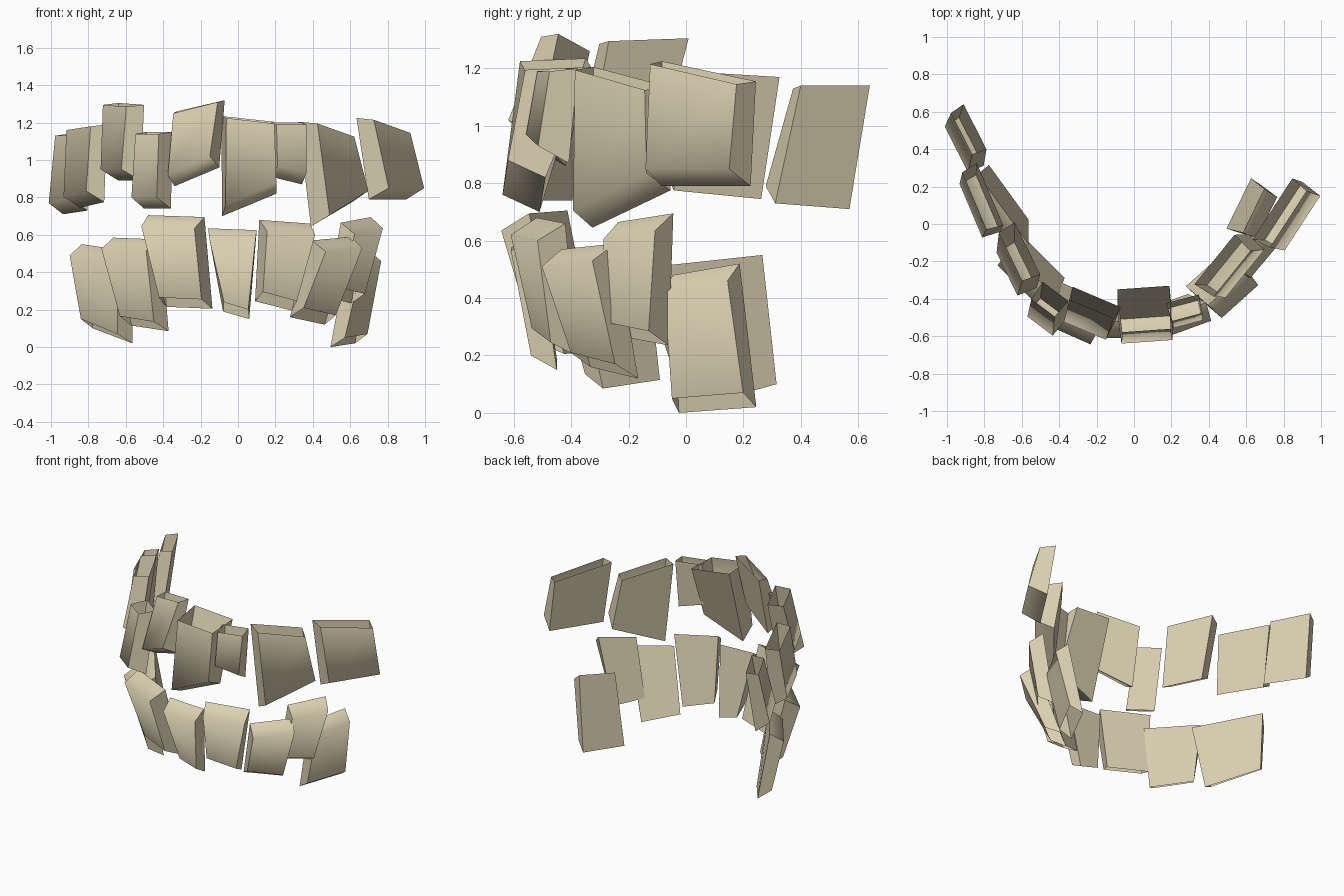
import bpy
import bmesh
from math import cos, sin, radians
from mathutils import Vector

default_cube = bpy.data.objects.get("Cube")
if default_cube:
    bpy.data.objects.remove(default_cube, do_unlink=True)

# One ivory colour for every tooth
ivory = bpy.data.materials.new("ivory")
ivory.use_nodes = True
colour = (0.71, 0.63, 0.44, 1)
ivory.diffuse_color = colour
shader = ivory.node_tree.nodes["Principled BSDF"]
shader.inputs["Base Color"].default_value = colour
shader.inputs["Roughness"].default_value = 0.8


def plate_edge(centre, along, width, slant):
    """Return the left and right ends of one edge of a tooth."""
    half = along * width / 2 + Vector((0, 0, slant / 2))
    return [centre - half, centre + half]


def make_tooth(name, yaw, root, tip, widths, depths, slants, root_step):
    """Wedge-shaped tooth: broad inner plate, narrower outer face, open root."""
    angle = radians(yaw)
    along = Vector((cos(angle), sin(angle), 0))
    outward = Vector((sin(angle), -cos(angle), 0))
    root, tip = Vector(root), Vector(tip)
    up = 1 if root.z > tip.z else -1

    outer_root = root + outward * depths[0] + Vector((0, 0, root_step))
    outer_tip = tip + outward * depths[1] + Vector((0, 0, up * 0.06))
    corners = plate_edge(root, along, widths[0], slants[0])
    corners += plate_edge(tip, along, widths[1], slants[1])
    corners += plate_edge(outer_root, along, widths[0] * 0.92, slants[0])
    corners += plate_edge(outer_tip, along, widths[1] * 0.94, slants[1])

    bm = bmesh.new()
    root_l, root_r, tip_l, tip_r, out_l, out_r, end_l, end_r = [
        bm.verts.new(corner) for corner in corners]
    bm.faces.new((root_l, root_r, tip_r, tip_l))      # inner plate
    bm.faces.new((out_r, out_l, end_l, end_r))        # outer face
    bm.faces.new((tip_l, tip_r, end_r, end_l))        # biting edge
    bm.faces.new((root_l, tip_l, end_l, out_l))       # sides
    bm.faces.new((root_r, out_r, end_r, tip_r))
    # Point the faces outward, whichever jaw the tooth belongs to
    middle = sum(corners, Vector()) / len(corners)
    bm.normal_update()
    for face in bm.faces:
        if face.normal.dot(face.calc_center_median() - middle) < 0:
            face.normal_flip()
        face.smooth = True
    # Only the outer biting edge is softened
    for edge in bm.edges:
        edge.smooth = set(edge.verts) == {end_l, end_r}

    mesh = bpy.data.meshes.new(name)
    bm.to_mesh(mesh)
    bm.free()
    mesh.materials.append(ivory)
    tooth = bpy.data.objects.new(name, mesh)
    bpy.context.collection.objects.link(tooth)


# Each tooth: yaw, root, tip, widths, depths, slants (root first, then tip)
upper_teeth = [
    (-63, (-.85, .52, 1.14), (-.87, .44, .72), (.27, .29), (.08, .09), (0, .02)),
    (-67, (-.77, .16, 1.18), (-.78, .11, .76), (.36, .33), (.09, .1), (.02, .03)),
    (-64, (-.57, -.13, 1.3), (-.58, -.22, .89), (.31, .27), (.1, .11), (-.01, 0)),
    (-37, (-.42, -.36, 1.15), (-.43, -.45, .74), (.17, .18), (.11, .12), (0, 0)),
    (-23, (-.2, -.39, 1.29), (-.22, -.47, .91), (.28, .26), (.07, .11), (.06, .1)),
    (4, (.05, -.34, 1.22), (.06, -.5, .76), (.28, .29), (.23, .13), (-.03, .12)),
    (15, (.26, -.4, 1.2), (.26, -.43, .89), (.18, .17), (.1, .11), (0, -.04)),
    (51, (.43, -.19, 1.17), (.5, -.19, .71), (.34, .35), (.12, .12), (-.07, .13)),
    (57, (.74, .08, 1.19), (.8, .07, .79), (.39, .37), (.1, .12), (-.07, 0)),
]
lower_teeth = [
    (-54, (-.67, .17, .06), (-.7, .08, .53), (.36, .46), (.09, .09), (-.08, -.04)),
    (-45, (-.47, -.19, .1), (-.54, -.27, .58), (.28, .36), (.1, .1), (-.03, -.01)),
    (-24, (-.26, -.37, .21), (-.33, -.48, .7), (.27, .33), (.12, .11), (-.01, -.01)),
    (0, (-.01, -.45, .17), (-.03, -.52, .63), (.14, .26), (.09, .09), (-.04, -.01)),
    (20, (.19, -.41, .22), (.25, -.47, .67), (.21, .29), (.1, .1), (-.05, -.02)),
    (42, (.37, -.25, .14), (.5, -.34, .58), (.25, .28), (.1, .1), (-.04, .02)),
    (50, (.54, -.14, .25), (.63, -.14, .68), (.21, .25), (.1, .09), (-.03, .03)),
    (64, (.56, .11, .01), (.64, .07, .5), (.3, .26), (.08, .08), (.02, .04)),
]

for row, teeth, root_step in (("upper", upper_teeth, -0.01),
                              ("lower", lower_teeth, 0.05)):
    for number, values in enumerate(teeth, 1):
        make_tooth(f"{row}_tooth_{number}", *values, root_step)
